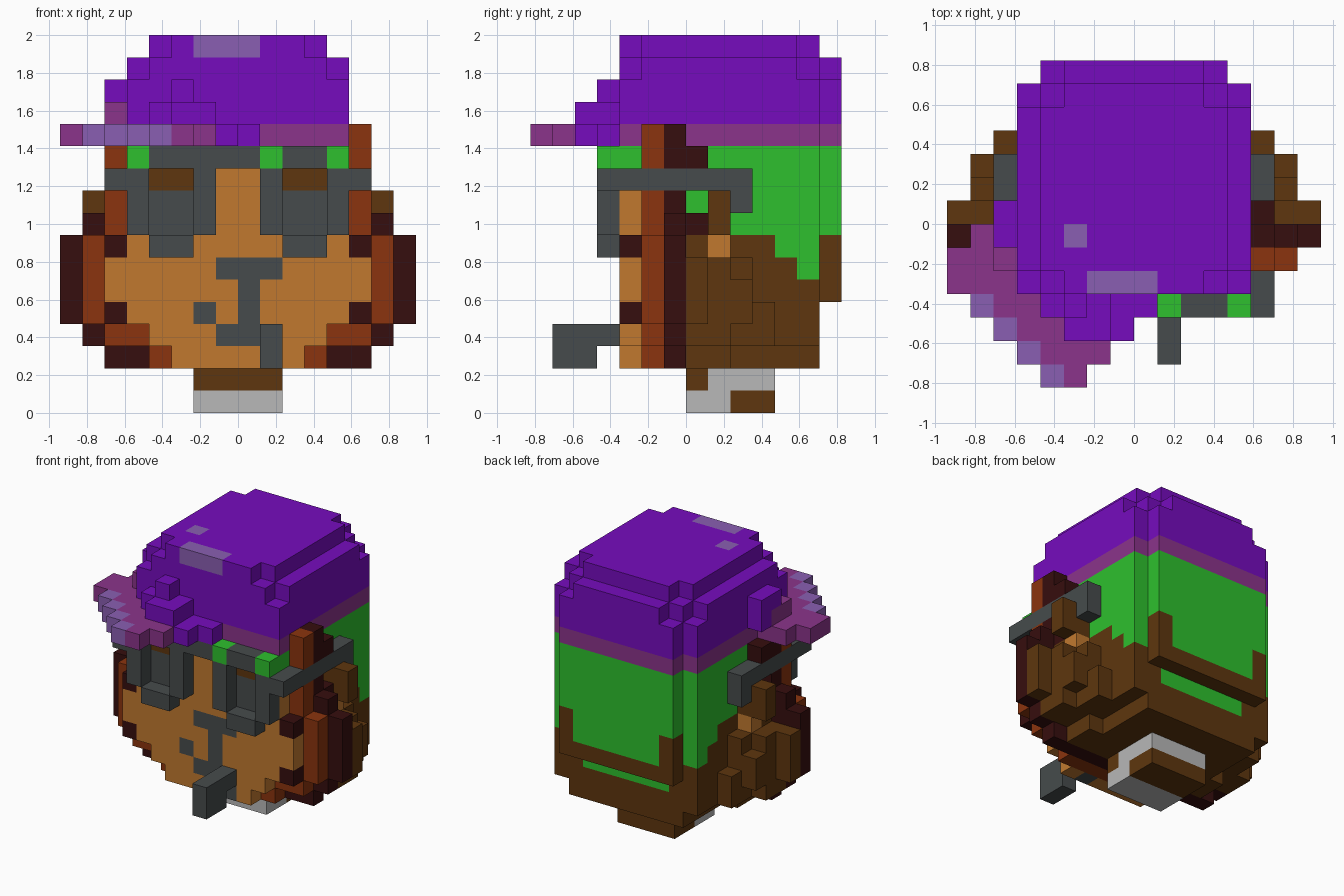
import bpy, bmesh
from mathutils import Vector

cube = bpy.data.objects.get("Cube")
if cube:
    bpy.data.objects.remove(cube)

UNIT = 2 / 17  # edge of one block
PALETTE = {
    "purple": "760CBE", "magenta": "8B348B", "lavender": "8A5FB2",
    "green": "2EC02E", "charcoal": "464B4C", "tan": "C1792F",
    "brown": "5E360E", "rust": "8B340E", "maroon": "360E0E",
    "light_grey": "B8B8B8",
}


def linear(hex_pair):
    c = int(hex_pair, 16) / 255
    return c / 12.92 if c <= 0.04045 else ((c + 0.055) / 1.055) ** 2.4


def make_material(name, code):
    colour = [linear(code[i:i + 2]) for i in (0, 2, 4)] + [1]
    mat = bpy.data.materials.new(name)
    mat.use_nodes = True
    mat.diffuse_color = colour
    mat.node_tree.nodes["Principled BSDF"].inputs["Base Color"].default_value = colour
    return mat


materials = {n: make_material(n, c) for n, c in PALETTE.items()}
blocks = {}


def fill(part, colour, x, y, z):
    """Fill a box of blocks; later boxes replace earlier ones."""
    for i in range(*x):
        for j in range(*y):
            for k in range(*z):
                blocks[i, j, k] = (part, colour)


def pair(part, colour, x, y, z):
    """Fill a box on both sides of the head."""
    fill(part, colour, x, y, z)
    fill(part, colour, (-x[1], -x[0]), y, z)


def wide(part, colour, half, y, z):
    """Fill a centred box."""
    fill(part, colour, (-half, half), y, z)


# Neck
wide("neck", "light_grey", 2, (0, 4), (0, 2))
wide("neck", "brown", 2, (2, 4), (0, 1))
wide("neck", "brown", 2, (0, 1), (1, 2))

# Back of the head: brown hair below, green cloth above
wide("hair", "brown", 4, (0, 6), (2, 3))
wide("hair", "brown", 5, (0, 2), (2, 3))
wide("hair", "brown", 5, (0, 6), (3, 8))
wide("bandana", "green", 5, (0, 6), (8, 12))
pair("bandana", "green", (4, 5), (4, 6), (7, 8))
pair("bandana", "green", (4, 5), (5, 6), (6, 7))
wide("bandana", "green", 3, (5, 6), (4, 5))
wide("bandana", "green", 4, (6, 7), (5, 12))
wide("hair", "brown", 4, (6, 7), (5, 6))
pair("hair", "brown", (3, 4), (6, 7), (5, 8))

# Stepped side locks and ears
pair("side_hair", "brown", (5, 6), (0, 1), (3, 8))
pair("side_hair", "brown", (5, 6), (1, 3), (3, 7))
pair("side_hair", "brown", (5, 6), (3, 4), (3, 5))
pair("side_hair", "brown", (6, 7), (0, 2), (3, 7))
pair("side_hair", "brown", (6, 7), (2, 3), (4, 6))
pair("side_hair", "brown", (7, 8), (0, 1), (4, 7))
pair("ear", "tan", (5, 6), (1, 2), (7, 8))
pair("ear", "brown", (5, 7), (1, 2), (8, 10))
pair("ear", "maroon", (5, 6), (0, 1), (8, 9))

# Two framing layers of hair, wider towards the back
for half, low, high in ((4, 2, 3), (6, 3, 4), (7, 4, 8), (6, 8, 13)):
    wide("front_hair", "rust", half, (-2, -1), (low, high))
for half, low, high in ((6, 2, 3), (7, 3, 4), (8, 4, 8), (7, 8, 9), (6, 9, 13)):
    wide("middle_hair", "maroon", half, (-1, 0), (low, high))
pair("middle_hair", "maroon", (5, 6), (0, 1), (11, 12))

# Face
FRONT = (-3, -2)
for half, low, high in ((3, 2, 3), (4, 3, 4), (6, 4, 8), (5, 8, 12)):
    wide("face", "tan", half, FRONT, (low, high))
for low in (4, 7):
    pair("face", "maroon", (5, 6), FRONT, (low, low + 1))
pair("face", "brown", (2, 4), FRONT, (10, 11))
pair("face", "charcoal", (2, 4), FRONT, (8, 10))

# Nose, mouth and mole
fill("nose", "charcoal", (-1, 2), FRONT, (6, 7))
fill("nose", "charcoal", (0, 1), FRONT, (4, 6))
fill("mole", "charcoal", (-2, -1), FRONT, (4, 5))
fill("mouth", "charcoal", (-1, 2), FRONT, (3, 4))

# Pipe
fill("pipe", "charcoal", (1, 2), (-4, -2), (3, 4))
fill("pipe", "charcoal", (1, 2), (-6, -4), (2, 4))
fill("pipe", "charcoal", (1, 2), FRONT, (2, 3))

# Glasses
RIM = (-4, -3)
pair("glasses", "charcoal", (1, 2), RIM, (8, 11))
pair("glasses", "charcoal", (4, 5), RIM, (8, 11))
pair("glasses", "charcoal", (2, 4), RIM, (7, 8))
wide("glasses", "charcoal", 4, RIM, (11, 12))
pair("glasses_arm", "charcoal", (5, 6), (-4, 3), (10, 11))
pair("glasses_arm", "charcoal", (5, 6), (2, 3), (9, 10))
pair("bandana", "green", (4, 5), (-4, -2), (11, 12))
fill("bandana", "green", (1, 2), RIM, (11, 12))

# Cap brim, swung to one side with a pale edge
for x, front in zip(range(-8, -1), (-3, -4, -5, -6, -7, -7, -6)):
    fill("brim", "magenta", (x, x + 1), (front, -1 if x == -8 else 0), (12, 13))
    if -8 < x < -3:
        fill("brim", "lavender", (x, x + 1), (front, front + 1), (12, 13))
fill("brim", "magenta", (-6, -5), (-2, 0), (13, 14))

# Cap band and stepped crown
for colour, low, high in (("magenta", 12, 13), ("purple", 13, 15)):
    wide("cap", colour, 5, (-3, 6), (low, high))
    wide("cap", colour, 4, (6, 7), (low, high))
for half, y in ((5, (-2, 5)), (4, (-3, 6)), (3, (-3, 7))):
    wide("cap", "purple", half, y, (15, 16))
wide("cap", "purple", 4, (-2, 5), (16, 17))
wide("cap", "purple", 3, (-3, 6), (16, 17))
fill("cap", "lavender", (-2, 1), (-3, -2), (16, 17))
fill("cap", "lavender", (-3, -2), (-1, 0), (16, 17))

# Folds at the front and side of the cap
fill("cap_fold", "purple", (-1, 0), (-5, -3), (12, 13))
fill("cap_fold", "purple", (0, 1), (-4, -3), (12, 13))
fill("cap_fold", "purple", (-4, -1), (-4, -3), (13, 14))
fill("cap_fold", "purple", (-3, -1), (-5, -4), (13, 14))
fill("cap_fold", "purple", (-3, -2), (-4, -3), (14, 15))
fill("cap_fold", "purple", (-6, -5), (-1, 1), (14, 15))
fill("cap_fold", "purple", (-6, -5), (0, 1), (13, 14))


def build(part):
    """Make one mesh from the exposed sides of a part's blocks."""
    bm = bmesh.new()
    slots = []
    for pos, (owner, colour) in blocks.items():
        if owner != part:
            continue
        if colour not in slots:
            slots.append(colour)
        centre = Vector(pos) + Vector((0.5, 0.5, 0.5))
        for axis in range(3):
            for sign in (-1, 1):
                normal = Vector((0, 0, 0))
                normal[axis] = sign
                if tuple(int(a + b) for a, b in zip(pos, normal)) in blocks:
                    continue
                u = Vector((0, 0, 0))
                u[(axis + 1) % 3] = 0.5
                v = normal.cross(u)
                middle = centre + normal / 2
                corners = (-u - v, u - v, u + v, v - u)
                face = bm.faces.new([bm.verts.new((middle + c) * UNIT) for c in corners])
                face.material_index = slots.index(colour)
    bmesh.ops.remove_doubles(bm, verts=bm.verts[:], dist=UNIT / 100)
    mesh = bpy.data.meshes.new(part)
    bm.to_mesh(mesh)
    bm.free()
    for colour in slots:
        mesh.materials.append(materials[colour])
    bpy.context.collection.objects.link(bpy.data.objects.new(part, mesh))


for part in sorted({owner for owner, colour in blocks.values()}):
    build(part)
